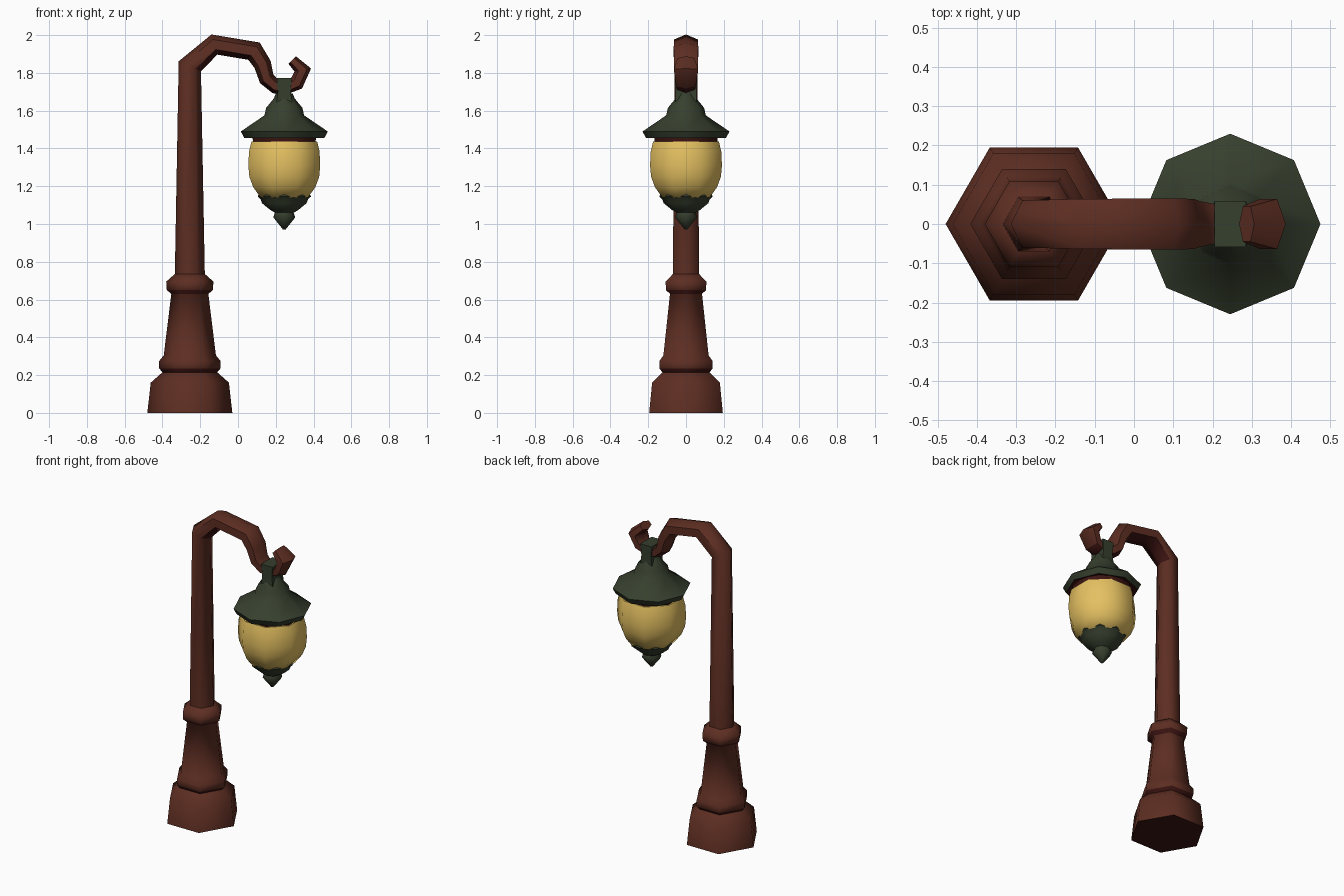
import bpy, bmesh, math
from mathutils import Vector

cube = bpy.data.objects.get("Cube")
if cube:
    bpy.data.objects.remove(cube, do_unlink=True)


def material(name, rgb):
    m = bpy.data.materials.new(name)
    m.use_nodes = True
    m.diffuse_color = (*rgb, 1)
    bsdf = m.node_tree.nodes["Principled BSDF"]
    bsdf.inputs["Base Color"].default_value = (*rgb, 1)
    bsdf.inputs["Roughness"].default_value = 0.8
    return m


BROWN = material("rust brown", (0.11, 0.027, 0.016))
MAROON = material("dark maroon", (0.045, 0.007, 0.006))
GREEN = material("dark green", (0.037, 0.05, 0.027))
YELLOW = material("warm glass", (0.78, 0.53, 0.12))


def skin(name, rings, top, under=None):
    """Joins point rings into a closed object; steep undersides take the second colour."""
    bm = bmesh.new()
    loops = [[bm.verts.new(p) for p in ring] for ring in rings]
    for a, b in zip(loops, loops[1:]):
        for i in range(len(a)):
            j = (i + 1) % len(a)
            bm.faces.new((a[i], a[j], b[j], b[i]))
    bm.faces.new(loops[0][::-1])
    bm.faces.new(loops[-1])
    bmesh.ops.recalc_face_normals(bm, faces=bm.faces)
    mesh = bpy.data.meshes.new(name)
    bm.to_mesh(mesh)
    bm.free()
    mesh.materials.append(top)
    if under:
        mesh.materials.append(under)
        for face in mesh.polygons:
            face.material_index = int(face.normal.z < -0.55)
    obj = bpy.data.objects.new(name, mesh)
    bpy.context.collection.objects.link(obj)
    # Soften the shallow edges, keep the rims sharp
    bpy.ops.object.select_all(action='DESELECT')
    obj.select_set(True)
    bpy.context.view_layer.objects.active = obj
    bpy.ops.object.shade_smooth_by_angle(angle=math.radians(62))
    return obj


def lathe(name, x, sides, profile, top, under=None, turn=0.0):
    """Stacks regular polygons of (radius, height) around a vertical axis."""
    angles = [math.tau * (i + turn) / sides for i in range(sides)]
    return skin(name, [[(x + r * math.cos(a), r * math.sin(a), z) for a in angles]
                       for r, z in profile], top, under)


def sweep(name, path, top, under):
    """Mitred hexagonal bar through (x, z, in-plane radius, half width) points."""
    pts = [Vector((x, 0, z)) for x, z, _, _ in path]
    rings = []
    for i, (_, _, radius, half) in enumerate(path):
        d0 = (pts[i] - pts[max(i - 1, 0)]).normalized()
        d1 = (pts[min(i + 1, len(pts) - 1)] - pts[i]).normalized()
        t = (d0 + d1).normalized()
        side = Vector((t.z, 0, -t.x))
        mitre = 1 / max(t.dot(d1 if d1.length else d0), 0.6)
        ring = []
        for k in range(6):
            a = math.tau * k / 6
            ring.append(pts[i] + side * (radius * mitre * math.cos(a))
                        + Vector((0, half * math.sin(a) / math.sin(math.pi / 3), 0)))
        rings.append(ring)
    return skin(name, rings, top, under)


POST_X, LAMP_X = -0.255, 0.245

# Hexagonal foot, tapered pedestal and its two collars
lathe("pedestal", POST_X, 6, [
    (0.225, 0), (0.207, 0.16), (0.145, 0.215), (0.162, 0.235), (0.162, 0.275),
    (0.138, 0.305), (0.098, 0.63), (0.122, 0.65), (0.125, 0.695), (0.08, 0.735)],
    BROWN, MAROON)

# Column bending over into the arm and the upturned hook
sweep("column_and_hook", [
    (POST_X, 0.7, 0.08, 0.07), (POST_X, 1.835, 0.059, 0.06), (-0.125, 1.95, 0.05, 0.064),
    (0.085, 1.915, 0.05, 0.065), (0.13, 1.845, 0.046, 0.064), (0.152, 1.768, 0.04, 0.058),
    (0.2, 1.726, 0.036, 0.05), (0.25, 1.715, 0.028, 0.045), (0.31, 1.745, 0.038, 0.052),
    (0.343, 1.815, 0.036, 0.064), (0.287, 1.868, 0.028, 0.045)], BROWN, MAROON)

# Hanger block around the hook
skin("lamp_hanger", [[(LAMP_X + sx * wx, sy * wy, z)
                      for sx, sy in ((1, 1), (-1, 1), (-1, -1), (1, -1))]
                     for wx, wy, z in ((0.042, 0.055, 1.64), (0.034, 0.055, 1.70),
                                       (0.04, 0.058, 1.772))], GREEN)

# Wide cap with domed crown and a dark hollow underside
lathe("lamp_cap", LAMP_X, 8, [
    (0.16, 1.472), (0.212, 1.455), (0.23, 1.49), (0.105, 1.575), (0.096, 1.615),
    (0.055, 1.665), (0.045, 1.69)], GREEN, MAROON)

# Dark collar between cap and globe
lathe("globe_collar", LAMP_X, 8, [(0.178, 1.425), (0.184, 1.475)], MAROON, turn=0.5)

# Rounded eight-sided glass globe
lathe("glass_globe", LAMP_X, 8, [
    (0.135, 1.14), (0.178, 1.195), (0.2, 1.25), (0.206, 1.31), (0.202, 1.385),
    (0.188, 1.437)], YELLOW, turn=0.5)

# Lower cup with pointed finial
lathe("lamp_cup", LAMP_X, 8, [
    (0.008, 0.972), (0.058, 1.035), (0.05, 1.06), (0.075, 1.075), (0.118, 1.11),
    (0.125, 1.13), (0.141, 1.145), (0.136, 1.158)], GREEN)
